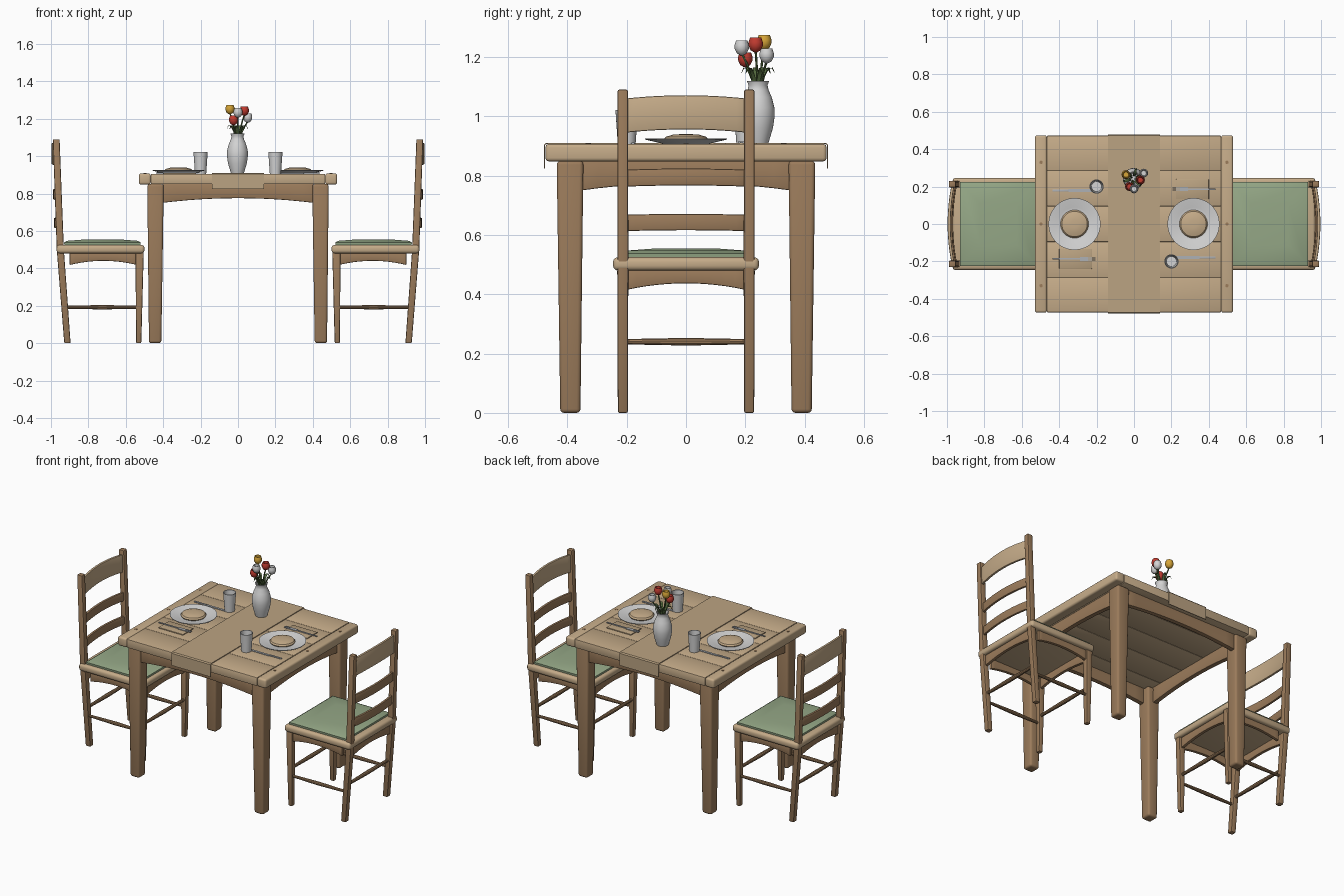
import bpy, bmesh, math
from mathutils import Vector

if "Cube" in bpy.data.objects:
    bpy.data.objects.remove(bpy.data.objects["Cube"])


def material(name, rgb):
    m = bpy.data.materials.new(name)
    m.diffuse_color = (*rgb, 1)
    m.use_nodes = True
    m.node_tree.nodes["Principled BSDF"].inputs["Base Color"].default_value = m.diffuse_color
    return m


LIGHT = material("light wood", (0.56, 0.41, 0.25))
BROWN = material("brown wood", (0.33, 0.20, 0.105))
LINEN = material("linen", (0.50, 0.37, 0.225))
SAGE = material("sage fabric", (0.30, 0.39, 0.24))
WHITE = material("white ceramic", (0.66, 0.66, 0.66))
STEEL = material("steel", (0.42, 0.44, 0.47))
RED = material("red petal", (0.55, 0.045, 0.03))
YELLOW = material("yellow petal", (0.68, 0.38, 0.04))
GREEN = material("leaf green", (0.09, 0.15, 0.05))


def loft(name, rings, mat, bevel=0.0, segments=2, angle=35):
    """Skin a closed solid through matching rings of points."""
    bm = bmesh.new()
    vs = [[bm.verts.new(p) for p in r] for r in rings]
    n = len(vs[0])
    for a, b in zip(vs, vs[1:]):
        for i in range(n):
            j = (i + 1) % n
            bm.faces.new((a[i], a[j], b[j], b[i]))
    bm.faces.new(vs[0])
    bm.faces.new(vs[-1])
    bmesh.ops.recalc_face_normals(bm, faces=bm.faces[:])
    if bevel:
        sharp = [e for e in bm.edges if e.calc_face_angle(0) > math.radians(40)]
        bmesh.ops.bevel(bm, geom=sharp, offset=bevel, segments=segments,
                        profile=0.5, affect='EDGES')
    me = bpy.data.meshes.new(name)
    bm.to_mesh(me)
    bm.free()
    me.materials.append(mat)
    ob = bpy.data.objects.new(name, me)
    bpy.context.collection.objects.link(ob)
    bpy.ops.object.select_all(action='DESELECT')
    ob.select_set(True)
    bpy.context.view_layer.objects.active = ob
    bpy.ops.object.shade_smooth_by_angle(angle=math.radians(angle))
    return ob


def rect(cx, cy, z, hx, hy):
    return [(cx - hx, cy - hy, z), (cx + hx, cy - hy, z),
            (cx + hx, cy + hy, z), (cx - hx, cy + hy, z)]


def box(name, x, y, z, mat, bevel=0.0, segments=2):
    """Box from (min, max) pairs."""
    cx, cy = sum(x) / 2, sum(y) / 2
    hx, hy = abs(x[1] - x[0]) / 2, abs(y[1] - y[0]) / 2
    return loft(name, [rect(cx, cy, h, hx, hy) for h in z], mat, bevel, segments)


def lathe(name, cx, cy, profile, mat, n=32):
    return loft(name, [[(cx + r * math.cos(2 * math.pi * i / n),
                         cy + r * math.sin(2 * math.pi * i / n), z)
                        for i in range(n)] for r, z in profile], mat)


def rod(name, pts, radii, mat, n=10):
    """Round bar through points, with a radius at each."""
    pts = [Vector(p) for p in pts]
    d = (pts[-1] - pts[0]).normalized()
    u = d.orthogonal().normalized()
    v = d.cross(u)
    return loft(name, [[p + r * (u * math.cos(2 * math.pi * i / n) +
                                 v * math.sin(2 * math.pi * i / n))
                        for i in range(n)] for p, r in zip(pts, radii)], mat)


def rail(name, axis, a, b, at, thick, low, high, mat, bow=0.0, bevel=0.004):
    """Board along x or y; low(t), high(t) give its edges, bow bends it sideways."""
    rings = []
    for k in range(13):
        t = k / 6 - 1
        s = (a + b) / 2 + t * (b - a) / 2
        o = at + bow * (1 - t * t)
        sec = [(o - thick / 2, low(t)), (o + thick / 2, low(t)),
               (o + thick / 2, high(t)), (o - thick / 2, high(t))]
        rings.append([(s, q, z) if axis == 'x' else (q, s, z) for q, z in sec])
    return loft(name, rings, mat, bevel)


SIDES = (-1, 1)

# Table top: five boards between two pegged end boards
edges = [-0.472, -0.286, -0.096, 0.096, 0.286, 0.472]
for lo, hi in zip(edges, edges[1:]):
    box("table_board", (-0.466, 0.466), (lo, hi), (0.85, 0.905), LIGHT, 0.004)
for s in SIDES:
    box("table_end_board", (s * 0.466, s * 0.53), (-0.474, 0.474), (0.848, 0.907), LIGHT, 0.012, 3)
    for y in (-0.33, 0, 0.33):
        lathe("peg", s * 0.497, y, [(0.009, 0.90), (0.009, 0.909)], BROWN, 12)

# Table legs and arched aprons
for sx in SIDES:
    for sy in SIDES:
        loft("table_leg", [rect(sx * 0.443, sy * 0.39, 0, 0.033, 0.034),
                           rect(sx * 0.441, sy * 0.391, 0.85, 0.044, 0.045)], BROWN, 0.013, 3)
for s in SIDES:
    rail("table_apron", 'x', -0.405, 0.405, s * 0.405, 0.03,
         lambda t: 0.775 - 0.025 * t * t, lambda t: 0.851, BROWN)
    rail("table_apron", 'y', -0.355, 0.355, s * 0.45, 0.03,
         lambda t: 0.775 - 0.025 * t * t, lambda t: 0.851, BROWN)

# Table runner with hanging ends
outline = [(-0.479, 0.825), (-0.479, 0.904), (-0.473, 0.911), (0.473, 0.911),
           (0.479, 0.904), (0.479, 0.825), (0.475, 0.825), (0.475, 0.903),
           (0.472, 0.906), (-0.472, 0.906), (-0.475, 0.903), (-0.475, 0.825)]
loft("table_runner", [[(x, y, z) for y, z in outline] for x in (-0.14, 0.14)], LINEN)

# Chairs
for s in SIDES:
    def post_x(z):
        return s * (0.912 + 0.038 * z / 0.5 if z < 0.5 else 0.95 + 0.037 * (z - 0.5))

    box("seat", (s * 0.50, s * 0.97), (-0.246, 0.246), (0.48, 0.525), LIGHT, 0.016, 3)
    cx = s * 0.725
    loft("cushion", [rect(cx, 0, 0.522, 0.203, 0.222), rect(cx, 0, 0.538, 0.205, 0.224),
                     rect(cx, 0, 0.547, 0.19, 0.205), rect(cx, 0, 0.554, 0.10, 0.11)],
         SAGE, angle=60)
    for y in (-0.213, 0.213):
        loft("back_post", [rect(post_x(0), y, 0, 0.017, 0.017),
                           rect(post_x(0.5), y, 0.5, 0.019, 0.0185),
                           rect(post_x(1.09), y, 1.09, 0.018, 0.0175)], BROWN, 0.006)
        loft("front_leg", [rect(s * 0.531, y, 0, 0.014, 0.015),
                           rect(s * 0.526, y, 0.485, 0.022, 0.019)], BROWN, 0.006)
        rail("seat_side_apron", 'x', s * 0.54, s * 0.90, y, 0.02,
             lambda t: 0.44 - 0.022 * t * t, lambda t: 0.485, BROWN)
        rod("side_stretcher", [(s * 0.53, y, 0.192), (s * 0.725, y, 0.192), (s * 0.925, y, 0.192)],
            [0.008, 0.012, 0.008], BROWN)
    for x in (0.53, 0.94):
        rail("seat_cross_apron", 'y', -0.2, 0.2, s * x, 0.02,
             lambda t: 0.437 - 0.022 * t * t, lambda t: 0.485, BROWN)
    for x in (0.529, 0.93):
        rod("cross_stretcher", [(s * x, -0.21, 0.24), (s * x, 0, 0.24), (s * x, 0.21, 0.24)],
            [0.009, 0.013, 0.009], BROWN)
    # Curved back slats
    for lo, hi, mat, crown in ((0.945, 1.06, LIGHT, 0.011), (0.763, 0.82, BROWN, 0.004),
                               (0.613, 0.668, BROWN, 0.003)):
        rail("back_slat", 'y', -0.205, 0.205, post_x((lo + hi) / 2), 0.016,
             lambda t: lo + crown * (1 - t * t), lambda t: hi + crown * (1 - t * t),
             mat, bow=s * 0.02, bevel=0.005)

# Place settings, one turned half round from the other
for s in SIDES:
    lathe("plate", s * 0.318, 0, [(0.075, 0.906), (0.085, 0.909), (0.138, 0.922), (0.139, 0.926),
                                  (0.088, 0.917), (0.08, 0.915)], WHITE, 40)
    lathe("bread", s * 0.318, 0, [(0.07, 0.914), (0.075, 0.922), (0.068, 0.931),
                                  (0.045, 0.938), (0.02, 0.940)], LIGHT)
    box("napkin", (s * 0.225, s * 0.40), (s * 0.133, s * 0.24), (0.904, 0.911), LINEN, 0.002)
    # Fork: handle, neck and tines
    box("fork_handle", (s * 0.29, s * 0.435), (s * 0.182, s * 0.191), (0.911, 0.915), STEEL)
    box("fork_head", (s * 0.245, s * 0.29), (s * 0.176, s * 0.197), (0.911, 0.915), STEEL)
    for k in range(4):
        y = 0.1775 + k * 0.006
        box("fork_tine", (s * 0.205, s * 0.247), (s * (y - 0.0015), s * (y + 0.0015)),
            (0.911, 0.915), STEEL)
    # Knife
    box("knife_handle", (s * 0.35, s * 0.437), (-s * 0.173, -s * 0.184), (0.905, 0.912), STEEL, 0.002)
    box("knife_blade", (s * 0.215, s * 0.35), (-s * 0.172, -s * 0.187), (0.905, 0.909), STEEL)
    # Drinking glass
    lathe("drinking_glass", s * 0.2, -s * 0.2,
          [(0.030, 0.905), (0.038, 1.022), (0.034, 1.022), (0.027, 0.915)], WHITE, 24)

# Vase
VX, VY = -0.003, 0.243
lathe("vase", VX, VY, [(0.034, 0.906), (0.038, 0.92), (0.050, 0.96), (0.056, 1.0), (0.055, 1.03),
                       (0.046, 1.065), (0.035, 1.09), (0.032, 1.105), (0.038, 1.12),
                       (0.033, 1.12), (0.027, 1.10)], WHITE)

# Tulips: stem and cup
tulips = [(-0.043, 0.264, 1.25, YELLOW), (0.034, 0.235, 1.242, RED), (-0.024, 0.2, 1.192, RED),
          (0.052, 0.272, 1.205, WHITE), (0.0, 0.188, 1.232, WHITE)]
for x, y, z, mat in tulips:
    dx, dy = x - VX, y - VY
    rod("flower_stem", [(VX + dx * f, VY + dy * f, 1.08 + (z - 1.10) * h)
                        for f, h in ((0.15, 0), (0.35, 0.35), (0.65, 0.7), (1, 1))],
        [0.004] * 4, GREEN, 6)
    lathe("tulip_cup", x, y, [(0.005, z - 0.026), (0.017, z - 0.019), (0.024, z - 0.004),
                              (0.024, z + 0.009), (0.019, z + 0.024),
                              (0.016, z + 0.023), (0.014, z - 0.005)], mat, 12)

# Curling leaves
for k in range(6):
    a = math.radians(60 * k + 15)
    c, d = math.cos(a), math.sin(a)
    rings = []
    for r, z, w in ((0.012, 1.09, 0.004), (0.022, 1.135, 0.008), (0.036, 1.16, 0.008),
                    (0.05, 1.162, 0.005), (0.058, 1.145, 0.001)):
        rings.append([(VX + r * c - w * d * q, VY + r * d + w * c * q, z + e)
                      for q, e in ((-1, 0), (1, 0), (1, 0.002), (-1, 0.002))])
    loft("flower_leaf", rings, GREEN, angle=60)
